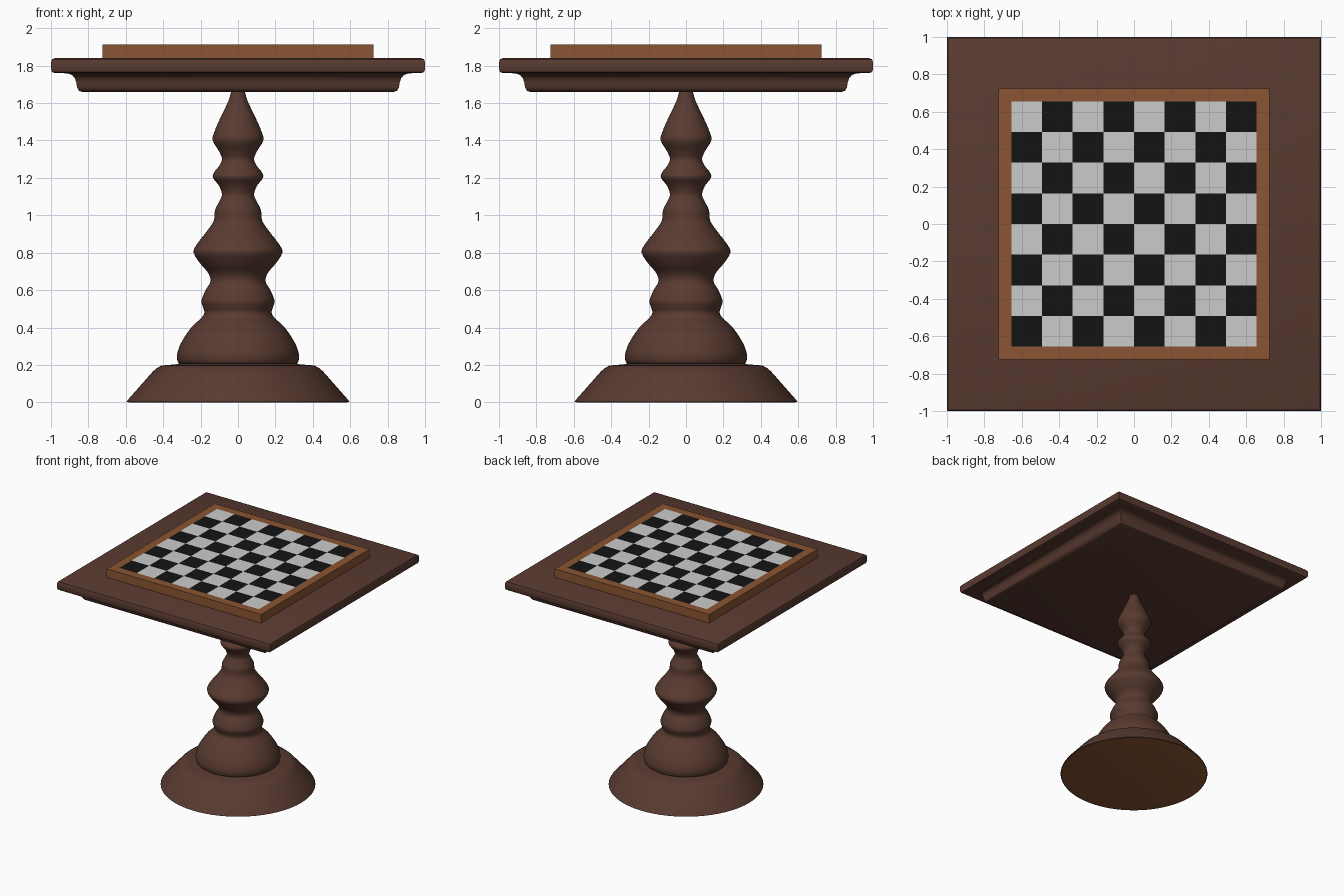
import bpy, bmesh
from math import sin, cos, pi, sqrt

if "Cube" in bpy.data.objects:
    bpy.data.objects.remove(bpy.data.objects["Cube"])


def material(name, rgb):
    m = bpy.data.materials.new(name)
    m.diffuse_color = (*rgb, 1)
    m.use_nodes = True
    m.node_tree.nodes["Principled BSDF"].inputs["Base Color"].default_value = m.diffuse_color
    return m


DARK = material("dark_wood", (0.10, 0.043, 0.03))
WARM = material("warm_wood", (0.26, 0.09, 0.032))
BLACK = material("black_square", (0.007, 0.007, 0.007))
WHITE = material("white_square", (0.8, 0.8, 0.8))


def finish(name, bm, mats, angle=0.7):
    me = bpy.data.meshes.new(name)
    bm.to_mesh(me)
    bm.free()
    ob = bpy.data.objects.new(name, me)
    bpy.context.collection.objects.link(ob)
    for m in mats:
        me.materials.append(m)
    bpy.ops.object.select_all(action='DESELECT')
    ob.select_set(True)
    bpy.context.view_layer.objects.active = ob
    bpy.ops.object.shade_smooth_by_angle(angle=angle)
    return ob


def turn(name, profile, mats, sides=72, bottom=True, top=True):
    """Sweep an (r, z) profile, bottom to top; sides=4 gives square mouldings."""
    bm = bmesh.new()
    scale, phase = (sqrt(2), pi / 4) if sides == 4 else (1, 0)
    rings = [[bm.verts.new((r * scale * cos(phase + 2 * pi * j / sides),
                            r * scale * sin(phase + 2 * pi * j / sides), z))
              for j in range(sides)] for r, z in profile]
    for a, b in zip(rings, rings[1:]):
        for j in range(sides):
            k = (j + 1) % sides
            bm.faces.new((a[j], a[k], b[k], b[j]))
    if bottom:
        bm.faces.new(rings[0][::-1]).material_index = len(mats) - 1
    if top:
        bm.faces.new(rings[-1])
    return finish(name, bm, mats)


def smooth_curve(pts, steps=4):
    """Catmull-Rom curve through the points."""
    p = [pts[0]] + pts + [pts[-1]]
    out = []
    for a, b, c, d in zip(p, p[1:], p[2:], p[3:]):
        for s in range(steps):
            t = s / steps
            out.append(tuple(0.5 * (2 * b[i] + (c[i] - a[i]) * t
                       + (2 * a[i] - 5 * b[i] + 4 * c[i] - d[i]) * t * t
                       + (3 * b[i] - a[i] - 3 * c[i] + d[i]) * t ** 3) for i in (0, 1)))
    return out + [pts[-1]]


# Flared round foot, with the lighter wood showing underneath
turn("foot", [(0.585, 0), (0.595, 0.003), (0.59, 0.012), (0.455, 0.165), (0.435, 0.183),
              (0.41, 0.196), (0.38, 0.2), (0.335, 0.202), (0.31, 0.208)],
     [DARK, WARM])

# Turned column
column = [(0.31, 0.205), (0.323, 0.22), (0.325, 0.26), (0.303, 0.32), (0.25, 0.4),
          (0.197, 0.45), (0.18, 0.48), (0.188, 0.51), (0.195, 0.545), (0.173, 0.6),
          (0.148, 0.645), (0.158, 0.69), (0.2, 0.74), (0.237, 0.8), (0.22, 0.845),
          (0.17, 0.91), (0.135, 0.96), (0.126, 0.99), (0.122, 1.03), (0.1, 1.075),
          (0.086, 1.11), (0.1, 1.155), (0.133, 1.2), (0.129, 1.228), (0.1, 1.265),
          (0.086, 1.3), (0.1, 1.34), (0.135, 1.4), (0.125, 1.45), (0.09, 1.53),
          (0.052, 1.61), (0.036, 1.665)]
turn("column", smooth_curve(column), [DARK])

# Square table top with coved moulding below and rounded edge
turn("table_top", [(0.835, 1.66), (0.85, 1.666), (0.86, 1.682), (0.865, 1.71), (0.872, 1.733),
                   (0.887, 1.75), (0.91, 1.758), (0.935, 1.76), (0.98, 1.76), (0.994, 1.766),
                   (1.0, 1.78), (1.0, 1.82), (0.994, 1.834), (0.98, 1.84)],
     [DARK], sides=4)

# Raised frame round the chessboard
turn("board_frame", [(0.725, 1.838), (0.725, 1.912), (0.655, 1.912)], [WARM],
     sides=4, top=False)

# Checkered squares, flush with the frame
bm = bmesh.new()
bmesh.ops.create_grid(bm, x_segments=8, y_segments=8, size=0.655)
bmesh.ops.translate(bm, verts=bm.verts, vec=(0, 0, 1.912))
for f in bm.faces:
    c = f.calc_center_median()
    i, j = int((c.x + 0.655) / 0.16375), int((c.y + 0.655) / 0.16375)
    f.material_index = (i + j) % 2
finish("chess_squares", bm, [BLACK, WHITE])
